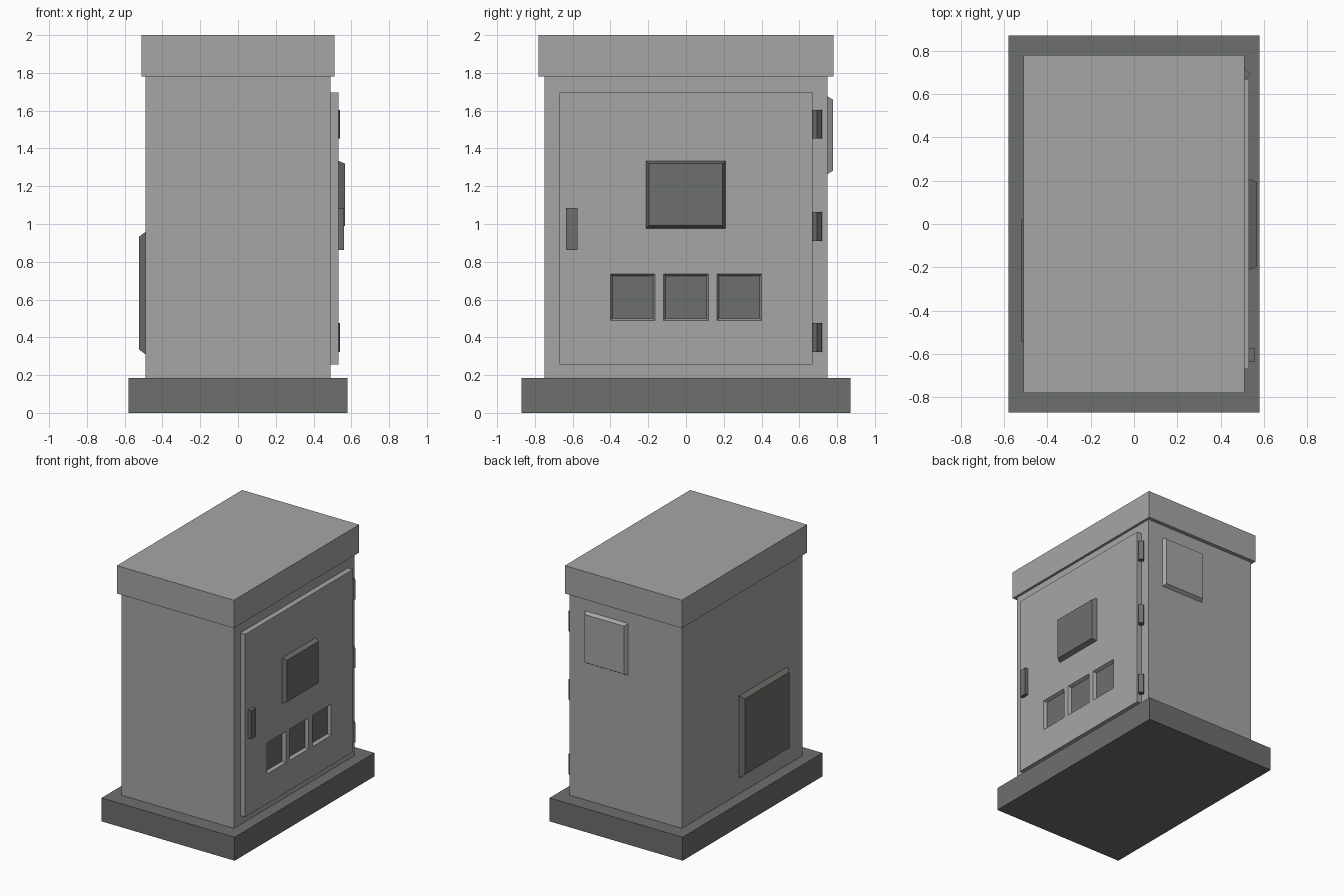
import bpy, bmesh, math
from mathutils import Vector

if "Cube" in bpy.data.objects:
    bpy.data.objects.remove(bpy.data.objects["Cube"])


def material(name, rgb):
    m = bpy.data.materials.new(name)
    m.diffuse_color = (*rgb, 1)
    m.use_nodes = True
    m.node_tree.nodes["Principled BSDF"].inputs["Base Color"].default_value = m.diffuse_color
    return m


LIGHT = material("light grey paint", (0.38, 0.38, 0.38))
DARK = material("dark green grey", (0.15, 0.16, 0.145))


def finish(name, bm, *mats):
    bmesh.ops.recalc_face_normals(bm, faces=bm.faces)
    me = bpy.data.meshes.new(name)
    bm.to_mesh(me)
    bm.free()
    for m in mats:
        me.materials.append(m)
    ob = bpy.data.objects.new(name, me)
    bpy.context.collection.objects.link(ob)
    return ob


def box(name, lo, hi, mat, out=None, inset=0.0):
    """Box between two corners; the face pointing along 'out' may be narrowed."""
    lo, hi = Vector(lo), Vector(hi)
    mid, size = (lo + hi) / 2, hi - lo
    bm = bmesh.new()
    bmesh.ops.create_cube(bm, size=1)
    for v in bm.verts:
        side = v.co.copy()
        v.co = Vector(mid[i] + side[i] * size[i] for i in range(3))
        if out and side.dot(Vector(out)) > 0:
            for i in range(3):
                if out[i] == 0:
                    v.co[i] -= math.copysign(inset, side[i])
    return finish(name, bm, mat)


# Plinth, cabinet body and roof cap
box("plinth", (-0.58, -0.87, 0), (0.58, 0.87, 0.185), DARK)
box("cabinet_body", (-0.49, -0.75, 0.185), (0.49, 0.75, 1.78), LIGHT)
box("roof_cap", (-0.51, -0.78, 1.78), (0.51, 0.78, 2.0), LIGHT)

# Door: a gridded slab whose window cells are sunk with sloping sides
ys = [-0.67, -0.40, -0.165, -0.118, 0.118, 0.165, 0.40, 0.67]
zs = [0.255, 0.49, 0.735, 1.695]
bm = bmesh.new()
grid = [[bm.verts.new((0.532, y, z)) for z in zs] for y in ys]
windows = []
for i in range(len(ys) - 1):
    for j in range(len(zs) - 1):
        f = bm.faces.new((grid[i][j], grid[i + 1][j], grid[i + 1][j + 1], grid[i][j + 1]))
        if j == 1 and i in (1, 3, 5):
            windows.append(f)
bm.normal_update()
rim = [e for e in bm.edges if e.is_boundary]
bmesh.ops.inset_individual(bm, faces=windows, thickness=0.014, depth=-0.025)
for f in windows:
    f.material_index = 1
ext = bmesh.ops.extrude_edge_only(bm, edges=rim)["geom"]
for v in ext:
    if isinstance(v, bmesh.types.BMVert):
        v.co.x = 0.49
bmesh.ops.contextual_create(bm, geom=[e for e in ext if isinstance(e, bmesh.types.BMEdge)])
finish("door", bm, LIGHT, DARK)

# Display and handle on the door
box("display_panel", (0.53, -0.213, 0.975), (0.567, 0.21, 1.335), DARK, (1, 0, 0), 0.016)
box("door_handle", (0.53, -0.635, 0.862), (0.56, -0.575, 1.085), DARK)

# Four-sided hinge pins along the door edge
for n, z in enumerate((0.4, 0.987, 1.528)):
    bm = bmesh.new()
    bmesh.ops.create_cone(bm, cap_ends=True, segments=4, radius1=0.028, radius2=0.028, depth=0.153)
    c = sum((v.co for v in bm.verts), Vector()) / len(bm.verts)
    bmesh.ops.translate(bm, verts=bm.verts, vec=Vector((0.512, 0.693, z)) - c)
    finish(f"hinge_{n + 1}", bm, DARK)

# Raised cover on the back and vent panel on the left side
box("back_cover", (-0.02, 0.75, 1.265), (0.355, 0.777, 1.675), LIGHT, (0, 1, 0), 0.016)
box("side_vent_panel", (-0.523, -0.565, 0.31), (-0.49, 0.04, 0.958), DARK, (-1, 0, 0), 0.025)
